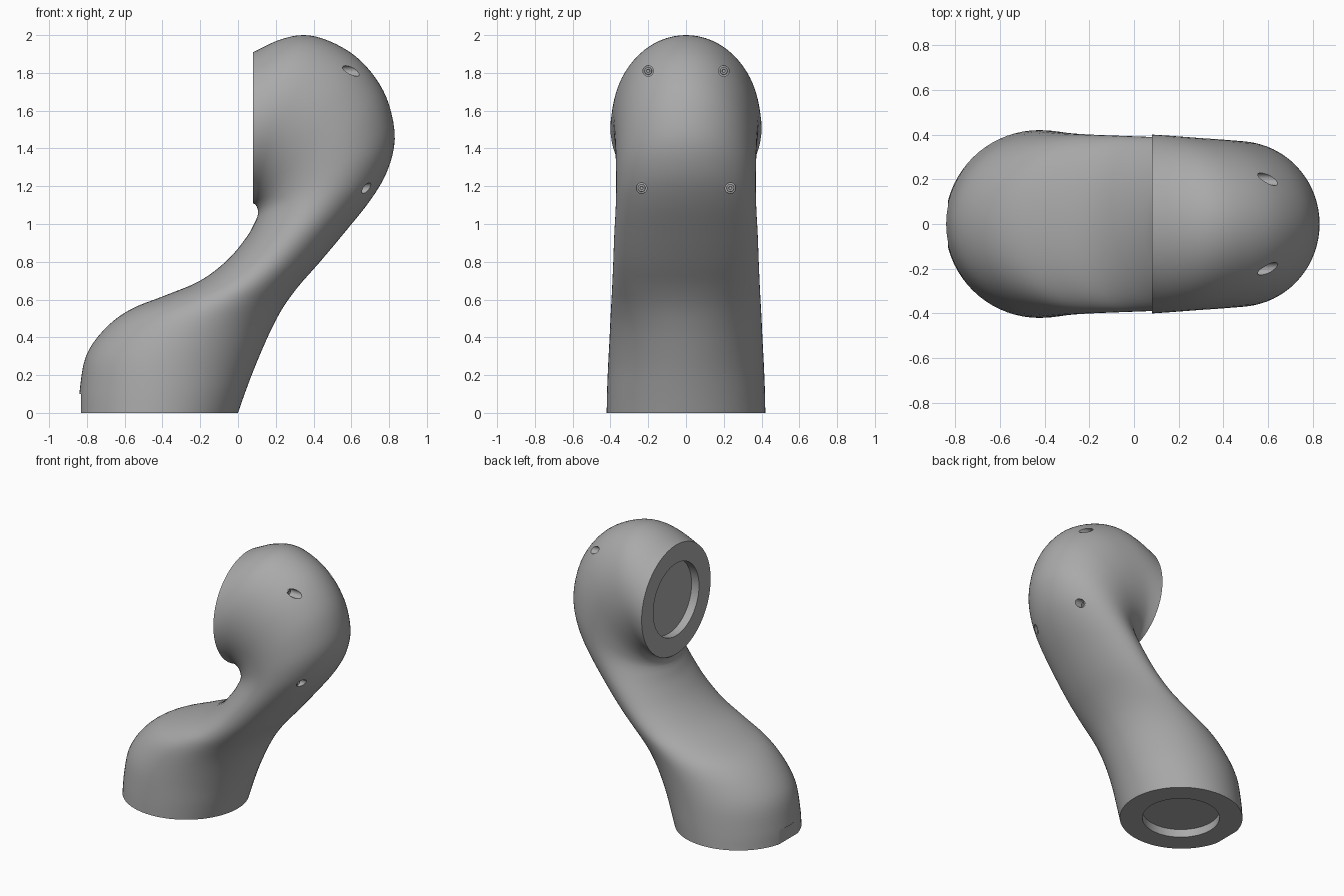
import bpy, bmesh, math
from mathutils import Vector

cube = bpy.data.objects.get("Cube")
if cube:
    bpy.data.objects.remove(cube, do_unlink=True)

grey = bpy.data.materials.new("plain grey")
grey.use_nodes = True
COLOUR = (0.4, 0.4, 0.4, 1)
grey.diffuse_color = COLOUR
grey.node_tree.nodes["Principled BSDF"].inputs["Base Color"].default_value = COLOUR

# Sections of the hooked body: outer x, z, inner x, z, half width
SECTIONS = [Vector(s) for s in (
    (0, 0, -.845, 0, .42), (.035, .1, -.838, .12, .418),
    (.08, .22, -.805, .3, .412), (.13, .34, -.71, .44, .405),
    (.18, .45, -.575, .545, .4), (.24, .56, -.39, .62, .395),
    (.32, .67, -.2, .7, .39), (.43, .795, -.055, .81, .385),
    (.56, .95, .045, .93, .38), (.7, 1.125, .09, 1.01, .373),
    (.79, 1.28, .104, 1.045, .37), (.83, 1.45, .106, 1.06, .37),
    (.8, 1.63, .106, 1.07, .372), (.73, 1.77, .104, 1.08, .375),
    (.62, 1.89, .1, 1.09, .38), (.48, 1.97, .096, 1.097, .385),
    (.35, 2.0, .092, 1.102, .39), (.22, 1.975, .087, 1.106, .395),
    (.08, 1.91, .08, 1.11, .4))]
STEPS, SIDES = 4, 72


def blend(i, t):
    """Smooth interpolation between section i and the next."""
    last = len(SECTIONS) - 1
    b, c = SECTIONS[i], SECTIONS[i + 1]
    a = SECTIONS[i - 1] if i else b * 2 - c
    d = SECTIONS[i + 2] if i + 2 <= last else c * 2 - b
    return (b * 2 + (c - a) * t + (a * 2 - b * 5 + c * 4 - d) * t**2
            + (b * 3 - a - c * 3 + d) * t**3) / 2


def build_body():
    rows = [blend(i, k / STEPS) for i in range(len(SECTIONS) - 1) for k in range(STEPS)]
    rows.append(SECTIONS[-1])
    bm = bmesh.new()
    rings = []
    for ox, oz, ix, iz, w in rows:
        ring = []
        for k in range(SIDES):
            a = math.tau * k / SIDES
            c = math.cos(a)
            ring.append(bm.verts.new(((ox + ix + (ox - ix) * c) / 2, w * math.sin(a),
                                      (oz + iz + (oz - iz) * c) / 2)))
        rings.append(ring)
    for r, s in zip(rings, rings[1:]):
        for k in range(SIDES):
            n = (k + 1) % SIDES
            bm.faces.new((r[k], r[n], s[n], s[k]))
    bm.faces.new(rings[0])
    bm.faces.new(rings[-1])
    bmesh.ops.recalc_face_normals(bm, faces=bm.faces)
    mesh = bpy.data.meshes.new("hooked_body")
    bm.to_mesh(mesh)
    bm.free()
    obj = bpy.data.objects.new("hooked_body", mesh)
    bpy.context.collection.objects.link(obj)
    mesh.materials.append(grey)
    return obj


def cut(target, cutter):
    cutter.hide_render = True
    bpy.context.view_layer.objects.active = target
    mod = target.modifiers.new("cut", "BOOLEAN")
    mod.operation, mod.solver, mod.object = "DIFFERENCE", "EXACT", cutter
    bpy.ops.object.modifier_apply(modifier=mod.name)
    bpy.data.objects.remove(cutter, do_unlink=True)


def cylinder(radius, depth, location, along_x=True):
    bpy.ops.mesh.primitive_cylinder_add(
        vertices=48, radius=radius, depth=depth, location=location,
        rotation=(0, math.pi / 2 if along_x else 0, 0))
    obj = bpy.context.object
    obj.data.materials.append(grey)
    return obj


body = build_body()

# Round recesses in the two flat ends
cut(body, cylinder(.265, .12, (-.42, 0, 0), along_x=False))
cut(body, cylinder(.265, .12, (.08, 0, 1.51)))

# Small flat at the foot of the base
bpy.ops.mesh.primitive_cube_add(size=.2, location=(-.931, 0, 0))
flat = bpy.context.object
flat.scale.y = 3
flat.data.materials.append(grey)
cut(body, flat)

# Four screw holes with ring-shaped screw heads
for x, y, z in ((.545, .2, 1.81), (.645, .235, 1.19)):
    for side in (-1, 1):
        cut(body, cylinder(.028, .3, (x + .15, side * y, z)))
        bpy.ops.mesh.primitive_torus_add(
            major_radius=.014, minor_radius=.006, major_segments=24, minor_segments=8,
            location=(x + .004, side * y, z), rotation=(0, math.pi / 2, 0))
        screw = bpy.context.object
        screw.name = "screw_left" if side > 0 else "screw_right"
        screw.data.materials.append(grey)
        bpy.ops.object.shade_smooth()

bpy.ops.object.select_all(action="DESELECT")
body.select_set(True)
bpy.context.view_layer.objects.active = body
bpy.ops.object.shade_smooth_by_angle(angle=math.radians(35))
